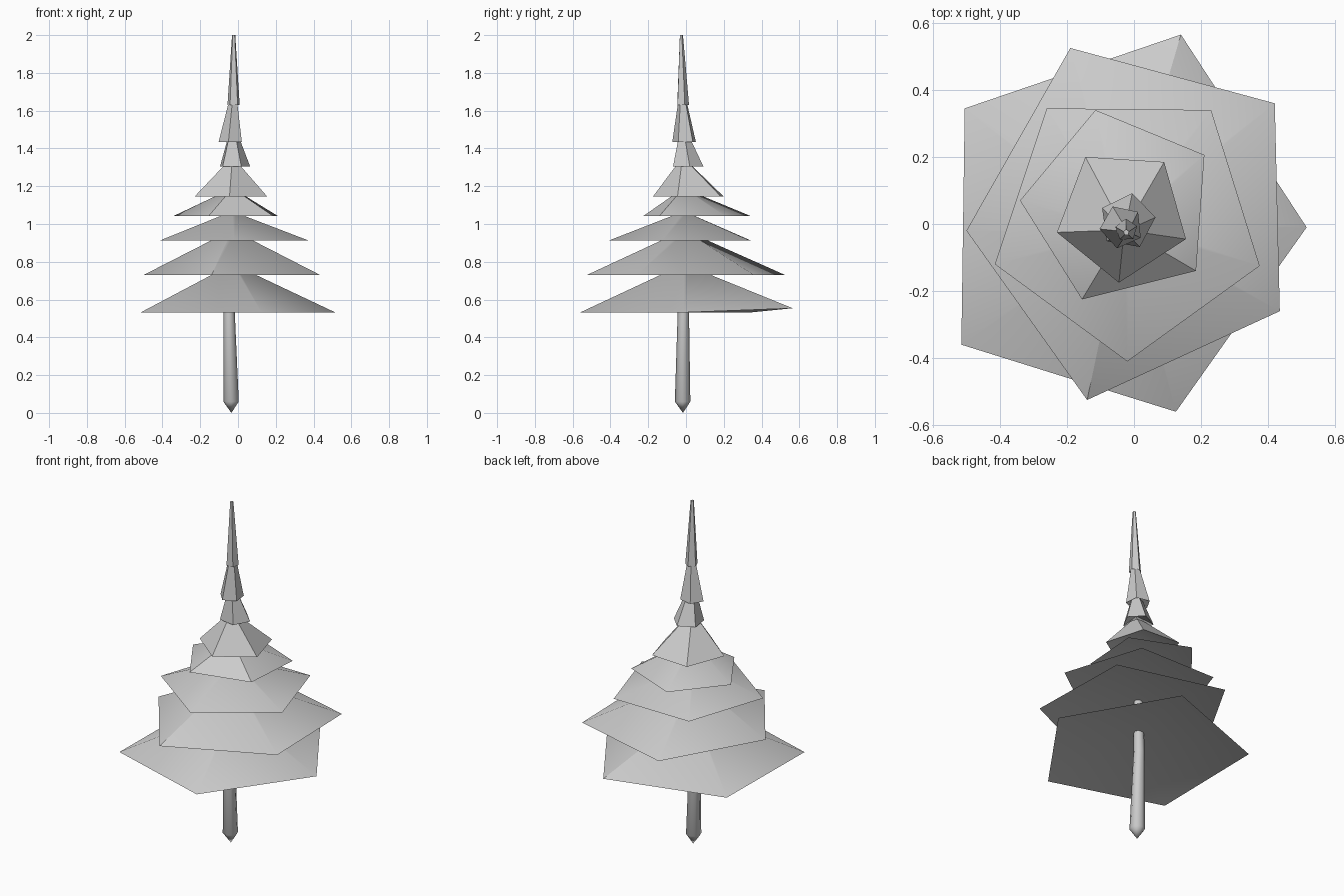
import bpy, bmesh, math

if "Cube" in bpy.data.objects:
    bpy.data.objects.remove(bpy.data.objects["Cube"])


def finish(name, bm, angle=35):
    bmesh.ops.recalc_face_normals(bm, faces=bm.faces)
    me = bpy.data.meshes.new(name)
    bm.to_mesh(me)
    bm.free()
    ob = bpy.data.objects.new(name, me)
    bpy.context.collection.objects.link(ob)
    bpy.ops.object.select_all(action='DESELECT')
    ob.select_set(True)
    bpy.context.view_layer.objects.active = ob
    bpy.ops.object.shade_smooth_by_angle(angle=math.radians(angle))
    return ob


def ring(cx, cy, r, turn, n=5):
    return [(cx + r * math.cos(math.radians(turn) + math.tau * i / n),
             cy + r * math.sin(math.radians(turn) + math.tau * i / n)) for i in range(n)]


def tier(name, rim, z, top, top_r, top_c, recess):
    """Five-sided skirt: rim, small upper ring, cap, and hollowed underside."""
    n = len(rim)
    mx, my = sum(p[0] for p in rim) / n, sum(p[1] for p in rim) / n
    turn = math.degrees(math.atan2(rim[0][1] - my, rim[0][0] - mx))
    bm = bmesh.new()
    low = [bm.verts.new((x, y, z + (0.022 if y > 0.55 else 0))) for x, y in rim]
    high = [bm.verts.new((x, y, top)) for x, y in ring(*top_c, top_r, turn, n)]
    inner = bm.verts.new((*top_c, z + recess))
    for i in range(n):
        j = (i + 1) % n
        bm.faces.new((low[i], low[j], high[j], high[i]))
        bm.faces.new((low[j], low[i], inner))
    bm.faces.new(high)
    finish(name, bm)


AXIS = (-0.03, -0.01)

# Wide branch skirts: rim corners, rim height, top height, top radius, recess
wide = [
    ([(.515, -.01), (.14, .565), (-.505, .345), (-.515, -.36), (.125, -.56)], .532, .78, .02, .12),
    ([(-.19, .525), (-.5, -.02), (-.14, -.525), (.435, -.26), (.42, .36)], .73, .96, .02, .11),
    ([(-.26, .345), (-.415, -.12), (-.02, -.41), (.375, -.125), (.23, .34)], .912, 1.06, .02, .07),
    ([(-.115, .34), (-.34, .07), (-.155, -.225), (.185, -.14), (.21, .206)], 1.043, 1.18, .02, .06),
    ([(-.145, .2), (-.23, -.025), (-.045, -.175), (.155, -.045), (.09, .185)], 1.145, 1.32, .035, .07),
]
for i, (rim, z, top, r, rec) in enumerate(wide):
    tier(f"branch_skirt_{i + 1}", rim, z, top, r, AXIS, rec)

# Slim upper skirts and the spire
slim = [
    ("upper_skirt_1", (-.02, .008, .085, 8), 1.305, 1.45, .034, (-.025, -.01), .05),
    ("upper_skirt_2", (-.037, -.008, .066, -30), 1.435, 1.645, .024, (-.025, -.018), .06),
    ("spire", (-.023, -.018, .034, 20), 1.63, 2.0, .009, (-.023, -.025), .05),
]
for name, base, z, top, r, c, rec in slim:
    tier(name, ring(*base), z, top, r, c, rec)

# Trunk: slightly bent tapering stem with a pointed foot
path = [(-.037, -.018, .06, .041), (-.047, -.014, .53, .03),
        (-.04, -.012, .85, .024), (-.03, -.01, 1.3, .015)]
bm = bmesh.new()
loops = [[bm.verts.new((px, py, z)) for px, py in ring(x, y, r, 0, 8)] for x, y, z, r in path]
tip = bm.verts.new((-.035, -.016, 0))
for a, b in zip(loops, loops[1:]):
    for i in range(8):
        j = (i + 1) % 8
        bm.faces.new((a[i], a[j], b[j], b[i]))
for i in range(8):
    bm.faces.new((loops[0][(i + 1) % 8], loops[0][i], tip))
bm.faces.new(loops[-1])
finish("trunk", bm, 46)
